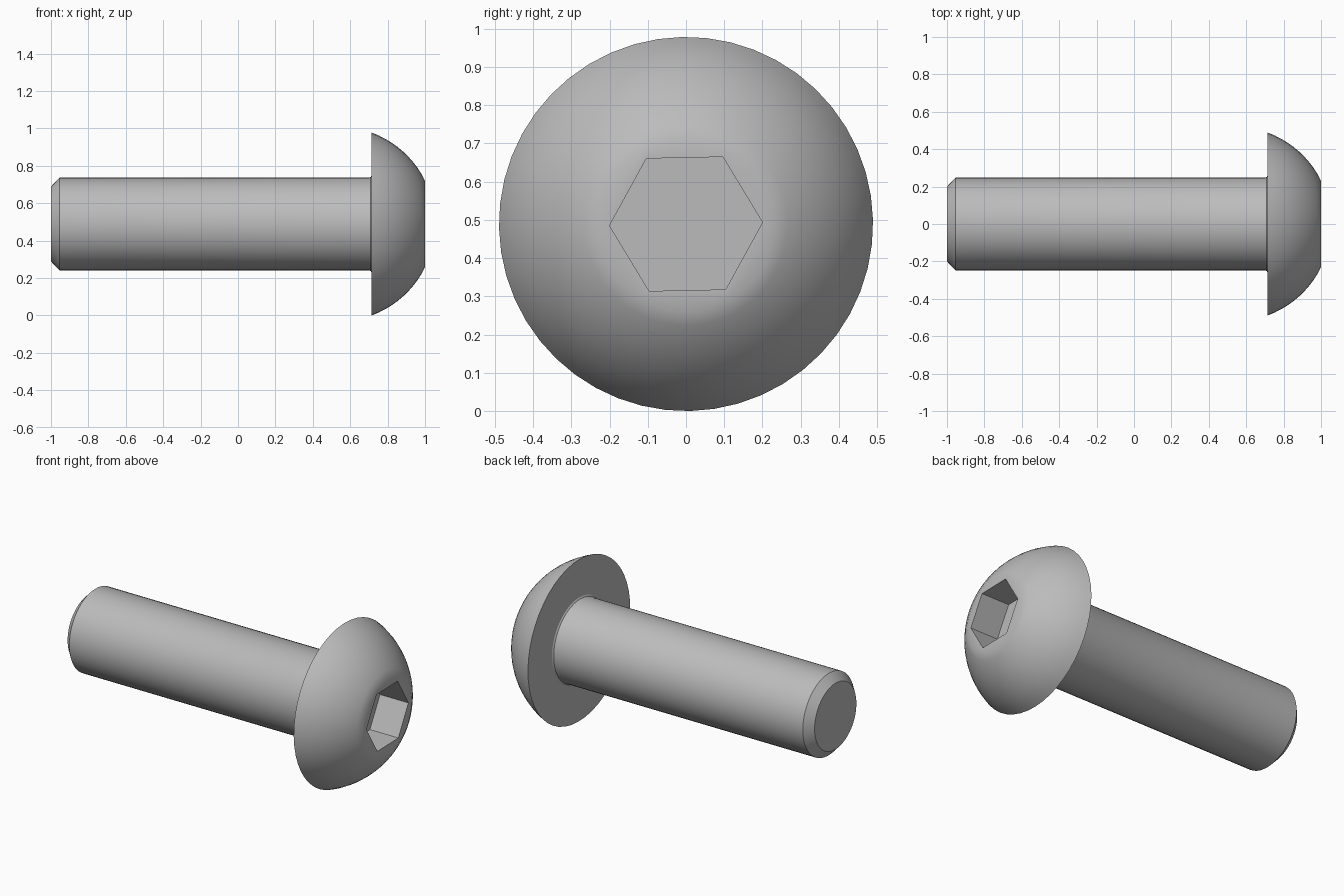
import bpy, bmesh
from math import cos, sin, pi, radians, atan2, hypot

cube = bpy.data.objects.get("Cube")
if cube:
    bpy.data.objects.remove(cube, do_unlink=True)

SIDES = 48
AXIS_Z = 0.489
TILT = radians(1.2)

steel = bpy.data.materials.new("grey steel")
steel.use_nodes = True
grey = (0.5, 0.5, 0.5, 1)
steel.diffuse_color = grey
steel.node_tree.nodes["Principled BSDF"].inputs["Base Color"].default_value = grey


def add_ring(bm, x, radius, hexagon=False):
    """Ring of vertices around the bolt axis, round or six-sided."""
    ring = []
    for i in range(SIDES):
        a = 2 * pi * i / SIDES
        r = radius
        if hexagon:
            r *= cos(pi / 6) / cos(a % (pi / 3) - pi / 6)
        ring.append(bm.verts.new((x, r * cos(a + TILT), AXIS_Z + r * sin(a + TILT))))
    return ring


# Shank: chamfered tip, straight body, small fillet under the head
profile = [(-1, 0.2), (-0.955, 0.248), (0.7, 0.248), (0.709, 0.251), (0.715, 0.26)]

# Domed head: circular arc from the rim to the flat crown
centre, rim_x, rim_r, crown_r = 0.533, 0.715, 0.489, 0.23
start, end = atan2(rim_r, rim_x - centre), atan2(crown_r, 1 - centre)
dome_r = hypot(rim_r, rim_x - centre)
STEPS = 10
for i in range(STEPS + 1):
    a = start + (end - start) * i / STEPS
    profile.append((centre + dome_r * cos(a), dome_r * sin(a)))
profile[-1] = (1, crown_r)

bm = bmesh.new()
rings = [add_ring(bm, x, r) for x, r in profile]

# Hexagonal socket: mouth and floor
rings += [add_ring(bm, x, 0.2, True) for x in (1, 0.81)]

# Skin between rings, then the end caps
for a, b in zip(rings, rings[1:]):
    for i in range(SIDES):
        j = (i + 1) % SIDES
        bm.faces.new((a[i], a[j], b[j], b[i]))
bm.faces.new(rings[0])
bm.faces.new(rings[-1])
bmesh.ops.recalc_face_normals(bm, faces=bm.faces[:])

mesh = bpy.data.meshes.new("button_head_bolt")
bm.to_mesh(mesh)
bm.free()
mesh.materials.append(steel)
bolt = bpy.data.objects.new("button_head_bolt", mesh)
bpy.context.collection.objects.link(bolt)

# Smooth round surfaces, crisp chamfer, rim and socket edges
bpy.ops.object.select_all(action="DESELECT")
bolt.select_set(True)
bpy.context.view_layer.objects.active = bolt
bpy.ops.object.shade_smooth_by_angle(angle=radians(30))
